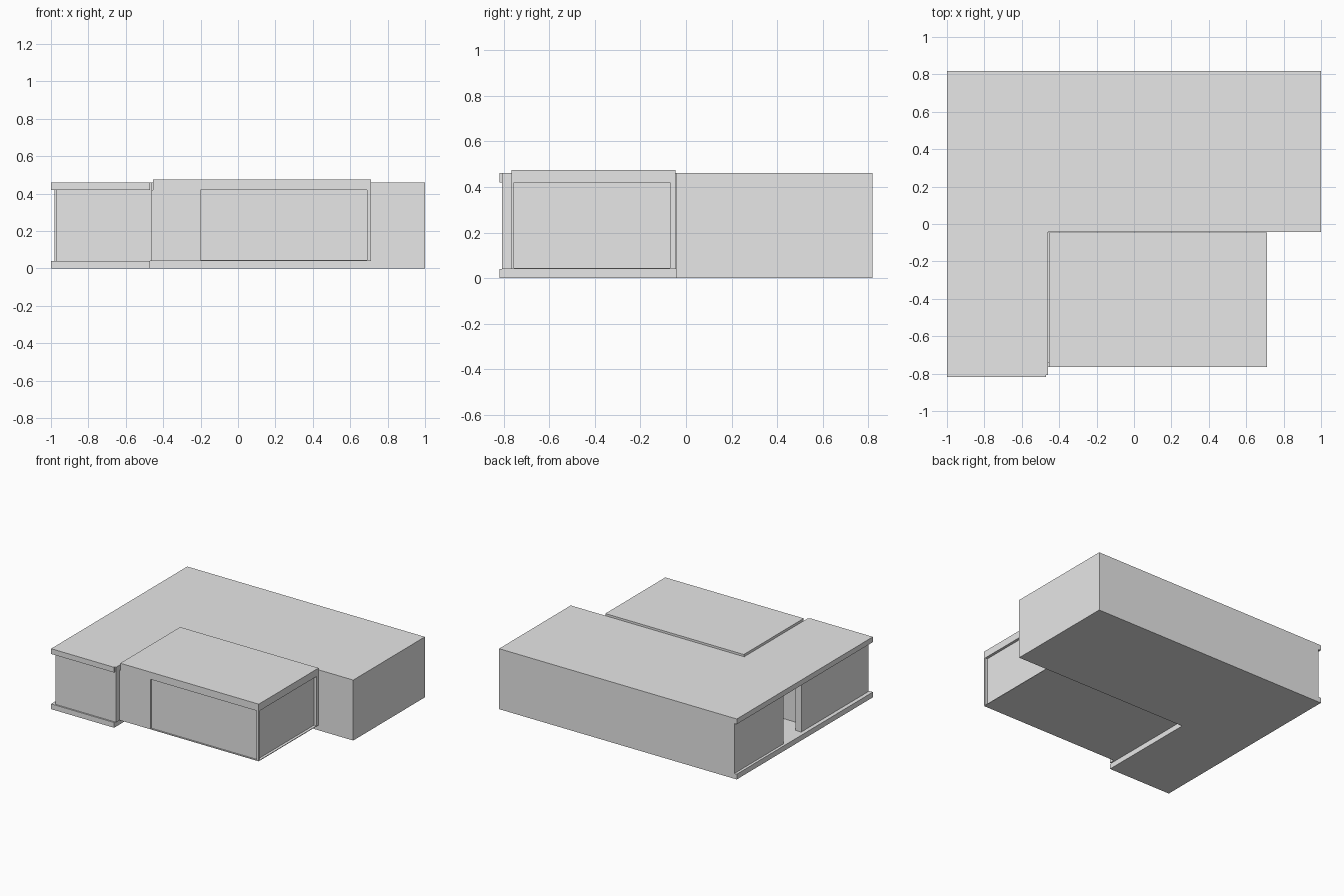
import bpy, bmesh

if "Cube" in bpy.data.objects:
    bpy.data.objects.remove(bpy.data.objects["Cube"])

grey = bpy.data.materials.new("plain_grey")
grey.diffuse_color = (0.8, 0.8, 0.8, 1)
grey.use_nodes = True
grey.node_tree.nodes["Principled BSDF"].inputs["Base Color"].default_value = grey.diffuse_color


def finish(name, bm):
    bmesh.ops.recalc_face_normals(bm, faces=bm.faces)
    me = bpy.data.meshes.new(name)
    bm.to_mesh(me)
    bm.free()
    me.materials.append(grey)
    ob = bpy.data.objects.new(name, me)
    bpy.context.collection.objects.link(ob)


def prism(name, outline, z0, z1):
    """Extrude a flat outline from z0 up to z1."""
    bm = bmesh.new()
    face = bm.faces.new([bm.verts.new((x, y, z0)) for x, y in outline])
    top = bmesh.ops.extrude_face_region(bm, geom=[face])["geom"]
    for v in top:
        if isinstance(v, bmesh.types.BMVert):
            v.co.z = z1
    finish(name, bm)


def box(name, x0, x1, y0, y1, z0, z1):
    prism(name, [(x0, y0), (x1, y0), (x1, y1), (x0, y1)], z0, z1)


FLOOR, CEIL, ROOF = 0.04, 0.42, 0.46

# L-shaped floor and roof slabs
plan = [(-1, -0.818), (-0.47, -0.818), (-0.47, -0.043), (1, -0.043),
        (1, 0.818), (-1, 0.818)]
prism("floor_slab", plan, 0, FLOOR)
prism("roof_slab", plan, CEIL, ROOF)

# Main block walls, with a porch recess on the left side
prism("main_walls", [(-0.46, -0.043), (1, -0.043), (1, 0.818), (-0.98, 0.818),
                     (-0.98, 0.23), (-0.46, 0.23)], FLOOR, CEIL)

# Front wing walls, porch side post and the tall party wall
box("wing_walls", -0.97, -0.47, -0.807, -0.11, FLOOR, CEIL)
box("porch_post", -0.97, -0.92, -0.11, 0.0, FLOOR, CEIL)
box("party_wall", -0.47, -0.46, -0.807, -0.043, FLOOR, ROOF)

# Raised front room: roof, floor plate, solid front wall and posts
box("front_room_roof", -0.455, 0.71, -0.765, -0.045, CEIL, 0.475)
box("front_room_floor", -0.46, 0.71, -0.765, -0.045, FLOOR, 0.045)
box("front_room_wall", -0.46, -0.2, -0.765, -0.74, 0.045, CEIL)
box("corner_post", 0.69, 0.71, -0.765, -0.755, 0.045, CEIL)
box("rear_post", 0.69, 0.71, -0.07, -0.045, 0.045, CEIL)

# Recessed window panels of the front room
box("front_window", -0.2, 0.69, -0.755, -0.745, 0.045, CEIL)
box("side_window", 0.68, 0.69, -0.745, -0.045, 0.045, CEIL)
